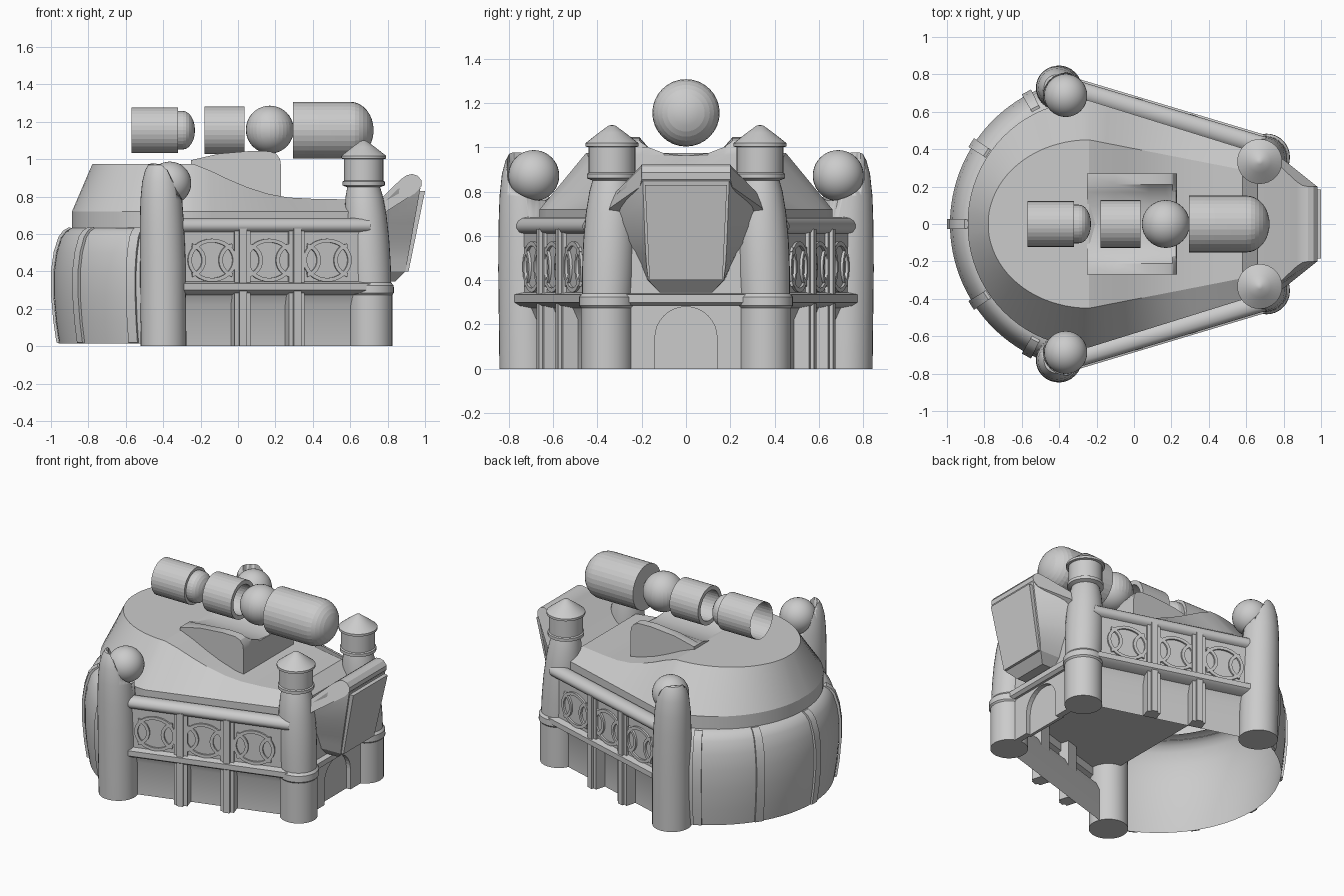
import bpy, bmesh
from math import sin, cos, pi, radians

cube = bpy.data.objects.get("Cube")
if cube:
    bpy.data.objects.remove(cube, do_unlink=True)

stone = bpy.data.materials.new("grey_stone")
stone.use_nodes = True
stone.diffuse_color = (0.6, 0.6, 0.6, 1)
stone.node_tree.nodes["Principled BSDF"].inputs["Base Color"].default_value = (0.6, 0.6, 0.6, 1)


def finish(name, bm, angle):
    bmesh.ops.remove_doubles(bm, verts=bm.verts, dist=0.0002)
    bmesh.ops.recalc_face_normals(bm, faces=bm.faces)
    me = bpy.data.meshes.new(name)
    bm.to_mesh(me)
    bm.free()
    me.materials.append(stone)
    ob = bpy.data.objects.new(name, me)
    bpy.context.collection.objects.link(ob)
    bpy.ops.object.select_all(action='DESELECT')
    ob.select_set(True)
    bpy.context.view_layer.objects.active = ob
    if angle:
        bpy.ops.object.shade_smooth_by_angle(angle=radians(angle))
    return ob


def loft(name, loops, closed=True, caps=True, angle=30):
    """Skin a row of equal-length loops."""
    bm = bmesh.new()
    rows = [[bm.verts.new(p) for p in loop] for loop in loops]
    n = len(rows[0])
    for a, b in zip(rows, rows[1:]):
        for i in range(n if closed else n - 1):
            j = (i + 1) % n
            bm.faces.new((a[i], a[j], b[j], b[i]))
    if caps:
        bm.faces.new(rows[0])
        bm.faces.new(rows[-1])
    return finish(name, bm, angle)


def column(name, profile, centre, n=32):
    """Upright lathe whose centre may drift with height."""
    loops = []
    for r, z in profile:
        cx, cy = centre(z)
        loops.append([(cx + r * cos(2 * pi * i / n), cy + r * sin(2 * pi * i / n), z) for i in range(n)])
    return loft(name, loops)


def barrel(name, profile, z, caps=True, n=32):
    """Lathe along x from (x, radius) pairs."""
    return loft(name, [[(x, r * cos(2 * pi * i / n), z + r * sin(2 * pi * i / n)) for i in range(n)]
                       for x, r in profile], caps=caps, angle=10)


def ball(name, centre, r, angle=30):
    bm = bmesh.new()
    bmesh.ops.create_uvsphere(bm, u_segments=32, v_segments=20, radius=r)
    bmesh.ops.translate(bm, verts=bm.verts, vec=centre)
    return finish(name, bm, angle)


def hull(name, pts):
    bm = bmesh.new()
    for p in pts:
        bm.verts.new(p)
    bmesh.ops.convex_hull(bm, input=bm.verts)
    return finish(name, bm, 0)


def side(x, d, z, s):
    """Point on a side wall, d outward from its face."""
    return (x + 0.287 * d, s * (0.645 - 0.3 * x + 0.958 * d), z)


def rear(r, a, z):
    return (-0.2 - r * cos(a), r * sin(a), z)


# Bulging rear wall with ribs
bulge = [(0.755, 0.015), (0.772, 0.13), (0.784, 0.27), (0.784, 0.4), (0.77, 0.5),
         (0.745, 0.58), (0.72, 0.613), (0.69, 0.632), (0.63, 0.64)]
steps = [radians(-68 + 136 * i / 48) for i in range(49)]
loft("rear_wall", [[rear(r, a, z) for a in steps] for r, z in bulge], closed=False, caps=False)
rib = [(r + 0.016, z + 0.004) for r, z in bulge[:-1]] + [(r + 0.001, z) for r, z in bulge[-2::-1]]
for deg in (-62, -33, 0, 33, 62):
    loft("rear_rib", [[rear(r, radians(deg + o), z) for r, z in rib] for o in (-2, 2)])

# Side walls, posts and relief ornaments
wall = [(-0.055, 0), (-0.055, 0.22), (-0.03, 0.275), (0.02, 0.285), (0.04, 0.3), (0.04, 0.335),
        (0, 0.345), (0, 0.61), (0.02, 0.617), (0.03, 0.635), (0.03, 0.65), (0.022, 0.668),
        (0.005, 0.68), (-0.02, 0.685), (-0.045, 0.68), (-0.065, 0.665), (-0.08, 0.64)]


def arc_bar(name, cx, rx, rz, a0, a1, s, n):
    loops = []
    for i in range(n + 1):
        a = radians(a0 + (a1 - a0) * i / n)
        loops.append([side(cx + (rx - w) * cos(a), d, 0.46 + (rz - w) * sin(a), s)
                      for w, d in ((0, 0), (0, 0.012), (0.02, 0.012), (0.02, 0))])
    loft(name, loops)


for s in (-1, 1):
    loft("side_wall", [[side(x, d, z, s) for d, z in wall] for x in (-0.4, 0.7)],
         closed=False, caps=False, angle=42)
    for x in (0.02, 0.31):
        for w, d, top in ((0.042, 0.016, 0.62), (0.02, 0.032, 0.63)):
            loft("wall_post", [[side(x + u, v, z, s) for u, v in
                                ((-w, -0.054), (-w, d), (w, d), (w, -0.054))] for z in (0, top)])
    for x in (-0.14, 0.165, 0.475):
        arc_bar("ornament_ring", x, 0.13, 0.115, 0, 360, s, 32)
        for t in (-1, 1):
            arc_bar("ornament_arc", x + t * 0.12, 0.085, 0.09, 90 + 90 * t - 80, 90 + 90 * t + 80, s, 12)

# Low ceiling of the hollow front hall
hall = bmesh.new()
hall.faces.new([hall.verts.new(side(x, 0, 0.4, s)) for x, s in ((-0.4, -1), (0.7, -1), (0.7, 1), (-0.4, 1))])
finish("hall_ceiling", hall, 0)

# Domed roof sloping to the front
drop = [(0.58, 0.785), (0.4, 0.788), (0.27, 0.795), (0.16, 0.815), (0.05, 0.85),
        (-0.05, 0.892), (-0.15, 0.94), (-0.24, 0.975)]
base, top = [], []
for x, z in drop:
    t = (0.58 - x) / 0.82
    base.append((0.66 - 0.9 * t, 0.38 + 0.28 * t))
    top.append((x, 0.29 + 0.16 * t, z))
for i in range(1, 20):
    a = pi / 2 * i / 20
    base.append((-0.24 - 0.65 * sin(a), 0.66 * cos(a)))
    top.append((-0.24 - 0.54 * sin(a), 0.45 * cos(a), 0.975))
base += [(x, -y) for x, y in reversed(base)]
top += [(x, -y, z) for x, y, z in reversed(top)]
loft("roof_skirt", [[(x, y, 0.63) for x, y in base], [(x, y, 0.72) for x, y in base], top],
     caps=False, angle=20)
half = len(top) // 2
loft("roof_top", [(top[i], top[-1 - i]) for i in range(half)], closed=False, caps=False, angle=10)

# Cradle for the barrel parts
loops = []
for x, h in ((-0.25, 0.995), (-0.1, 1.03), (0.08, 1.045), (0.17, 1.042), (0.205, 1.028), (0.225, 1.0), (0.23, 0.965)):
    right = [(0.27, 0.75), (0.27, h), (0.21, h), (0.17, min(h, 1.0)), (0.1, min(h, 0.973))]
    ring = right + [(0, min(h, 0.962))] + [(-y, z) for y, z in reversed(right)]
    loops.append([(x, y, z) for y, z in ring])
loft("cradle", loops)

# Floating barrel parts
axis = 1.155
barrel("rear_cup", [(-0.33, 0.115), (-0.555, 0.115), (-0.57, 0.122), (-0.32, 0.122), (-0.32, 0.103)] +
       [(-0.295 + 0.065 * sin(a * pi / 12), 0.103 * cos(a * pi / 12)) for a in range(7)], axis)
barrel("middle_sleeve", [(-0.18, 0.128), (0.035, 0.128), (0.035, 0.1), (-0.18, 0.1), (-0.18, 0.128)],
       axis, caps=False)
ball("joint_ball", (0.17, 0, 1.158), 0.128, 10)
barrel("front_capsule", [(0.295, 0.152)] +
       [(0.6 + 0.125 * sin(a * pi / 16), 0.152 * cos(a * pi / 16)) for a in range(9)], axis)

# Corner towers, and rear claws hollowed out around a ball
turret = [(0.117, 0), (0.117, 0.275), (0.126, 0.285), (0.126, 0.325), (0.114, 0.34), (0.118, 0.45),
          (0.118, 0.58), (0.112, 0.7), (0.1, 0.8), (0.088, 0.85), (0.113, 0.86), (0.113, 0.88),
          (0.105, 0.885), (0.105, 1.0), (0.12, 1.003), (0.12, 1.018), (0.06, 1.065), (0.015, 1.098), (0, 1.1)]
horn = [(0.122, 0), (0.122, 0.45), (0.118, 0.65), (0.112, 0.78), (0.1, 0.88), (0.083, 0.94),
        (0.066, 0.97), (0.035, 0.985)]
socket = [(0.122 * sin(a * pi / 20) + 0.001, 0.872 - 0.122 * cos(a * pi / 20)) for a in range(11)] + [(0.122, 1.2)]
for s in (-1, 1):
    def lean(z):
        t = min(1, max(0, (z - 0.3) / 0.55))
        return 0.708 - 0.036 * t, s * (0.357 - 0.023 * t)
    column("front_tower", turret, lean)
    claw = column("rear_claw", horn, lambda z: (-0.398 - 0.025 * max(0, z - 0.3), s * (0.72 + 0.012 * z)))
    cutter = column("claw_cutter", socket, lambda z: (-0.362, s * 0.684))
    cutter.hide_render = True
    mod = claw.modifiers.new("socket", 'BOOLEAN')
    mod.operation, mod.object = 'DIFFERENCE', cutter
    bpy.context.view_layer.objects.active = claw
    bpy.ops.object.modifier_apply(modifier=mod.name)
    bpy.data.objects.remove(cutter, do_unlink=True)
    ball("claw_ball", (-0.365, s * 0.687, 0.872), 0.115)

# Front wall with arched doorway
arch = [(0.14 * cos(pi * i / 16), 0.14 + 0.14 * sin(pi * i / 16)) for i in range(17)]
outline = [(0.33, 0), (0.33, 0.7), (-0.33, 0.7), (-0.33, 0), (-0.14, 0)] + arch[::-1] + [(0.14, 0)]
loft("front_wall", [[(x, y, z) for y, z in outline] for x in (0.71, 0.75)], angle=0)
hull("door", [(x, y, z) for x in (0.7, 0.72) for y in (-0.16, 0.16) for z in (0, 0.29)])
ledge = [(0.72, 0.285), (0.765, 0.285), (0.785, 0.3), (0.785, 0.335), (0.72, 0.345)]
loft("front_ledge", [[(x, y, z) for x, z in ledge] for y in (-0.3, 0.3)])

# Jutting prow: sloped hood over a hanging panel
hood = [(0.64, 0.69), (0.76, 0.785), (0.87, 0.892), (0.9, 0.913), (0.93, 0.921), (0.96, 0.912),
        (0.982, 0.885), (0.98, 0.855), (0.95, 0.82), (0.8, 0.725), (0.7, 0.63)]


def spread(x, z):
    by_depth = 0.38 - 0.18 * min(1, max(0, (x - 0.76) / 0.2))
    return min(by_depth, 0.2 + 0.95 * max(0, 0.92 - z))


loft("prow_hood", [[(x, s * spread(x, z), z) for x, z in hood] for s in (-1, 1)])

# Body sections: height, front x, front half width, back x, back half width
sections = [(0.345, 0.84, 0.12, 0.73, 0.12), (0.4, 0.895, 0.17, 0.73, 0.175), (0.46, 0.906, 0.178, 0.73, 0.2),
            (0.52, 0.917, 0.182, 0.73, 0.23), (0.58, 0.928, 0.185, 0.73, 0.275), (0.66, 0.942, 0.188, 0.74, 0.31),
            (0.76, 0.96, 0.192, 0.77, 0.335), (0.845, 0.975, 0.195, 0.86, 0.265)]
loft("prow_body", [[(f, -w, z), (f, w, z), (b, v, z), (b, -v, z)] for z, f, w, b, v in sections], angle=15)
hull("prow_panel", [(x + o, s * w, z) for o in (-0.03, 0) for s in (-1, 1)
                    for x, w, z in ((1.0, 0.185, 0.83), (0.912, 0.165, 0.4))])
